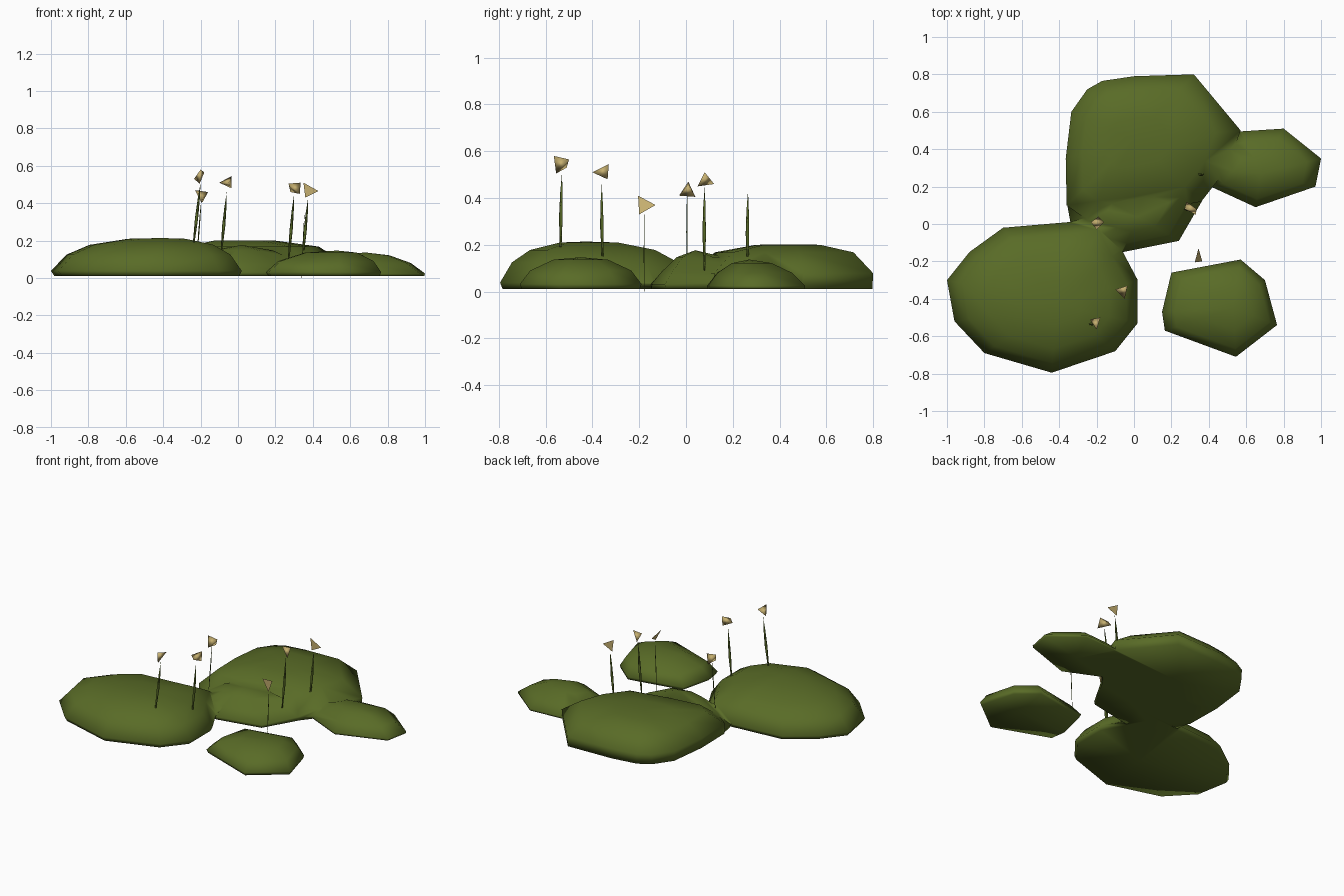
import bpy, bmesh, math
from mathutils import Vector

cube = bpy.data.objects.get("Cube")
if cube:
    bpy.data.objects.remove(cube)


def make_material(name, rgb):
    mat = bpy.data.materials.new(name)
    mat.use_nodes = True
    mat.diffuse_color = (*rgb, 1)
    mat.node_tree.nodes["Principled BSDF"].inputs["Base Color"].default_value = (*rgb, 1)
    return mat


moss = make_material("moss green", (0.1, 0.148, 0.02))
tan = make_material("seed tan", (0.56, 0.43, 0.16))
FLOOR = 0.012


def finish(name, bm, mat):
    bmesh.ops.recalc_face_normals(bm, faces=bm.faces)
    for face in bm.faces:
        face.smooth = True
    mesh = bpy.data.meshes.new(name)
    bm.to_mesh(mesh)
    bm.free()
    mesh.materials.append(mat)
    obj = bpy.data.objects.new(name, mesh)
    bpy.context.collection.objects.link(obj)
    return obj


def bridge(bm, low, high):
    for i in range(len(low)):
        j = (i + 1) % len(low)
        bm.faces.new((low[i], low[j], high[j], high[i]))


def fan(bm, ring, tip):
    vert = bm.verts.new(tip)
    for i in range(len(ring)):
        bm.faces.new((ring[i], ring[(i + 1) % len(ring)], vert))


def clump(name, outline, peak, height, profile):
    """Closed mound: the outline shrinks towards the peak, ring by ring."""
    bm = bmesh.new()
    centre = Vector(peak)
    rings = []
    for scale, level in profile:
        points = [centre.lerp(Vector(p), scale) for p in outline]
        rings.append([bm.verts.new((p.x, p.y, FLOOR + height * level)) for p in points])
    for low, high in zip(rings, rings[1:]):
        bridge(bm, low, high)
    fan(bm, rings[-1], (*peak, FLOOR + height))
    fan(bm, rings[0], (*peak, FLOOR))
    return finish(name, bm, moss)


def merge(target, others):
    """Union the other mounds into the target and drop them."""
    for other in others:
        mod = target.modifiers.new("union", 'BOOLEAN')
        mod.operation = 'UNION'
        mod.solver = 'EXACT'
        mod.object = other
    graph = bpy.context.evaluated_depsgraph_get()
    mesh = bpy.data.meshes.new_from_object(target.evaluated_get(graph))
    target.modifiers.clear()
    target.data = mesh
    for other in others:
        bpy.data.objects.remove(other)


# Moss mounds
round_profile = [(0.97, 0), (1, 0.13), (0.86, 0.56), (0.65, 0.82), (0.3, 0.98)]
broad_profile = [(0.99, 0), (1, 0.35), (0.76, 0.82), (0.35, 0.99)]
cone_profile = [(0.98, 0), (1, 0.12), (0.75, 0.45), (0.42, 0.82)]
low_profile = [(0.97, 0), (1, 0.15), (0.83, 0.58), (0.45, 0.92)]

front_mound = clump(
    "front_moss_mound",
    [(-1, -0.3), (-0.96, -0.52), (-0.8, -0.69), (-0.44, -0.795), (-0.1, -0.68),
     (0.02, -0.53), (0.02, -0.3), (-0.07, -0.13), (-0.15, 0.03), (-0.35, 0.01),
     (-0.7, -0.02), (-0.88, -0.15)],
    (-0.41, -0.43), 0.202, round_profile)
back_mound = clump(
    "back_moss_mound",
    [(-0.36, 0.1), (-0.365, 0.35), (-0.335, 0.6), (-0.25, 0.72), (-0.17, 0.765),
     (0, 0.79), (0.32, 0.8), (0.57, 0.5), (0.5, 0.3), (0.36, 0.12), (0, 0.05),
     (-0.25, 0.02)],
    (0, 0.45), 0.19, broad_profile)
neck_lobe = clump(
    "neck_moss_lobe",
    [(-0.36, 0.12), (-0.25, 0.3), (0.1, 0.33), (0.42, 0.22), (0.24, -0.09),
     (-0.06, -0.15), (-0.25, -0.1), (-0.34, 0.01)],
    (0.02, 0.04), 0.165, cone_profile)
side_lobe = clump(
    "side_moss_lobe",
    [(0.3, 0.3), (0.42, 0.47), (0.57, 0.495), (0.8, 0.51), (1, 0.35),
     (0.97, 0.2), (0.65, 0.09), (0.41, 0.2)],
    (0.68, 0.27), 0.125, [(0.99, 0), (1, 0.1), (0.76, 0.55), (0.4, 0.88)])
merge(front_mound, [back_mound, neck_lobe, side_lobe])
front_mound.name = "large_moss_mounds"

clump("small_moss_mound",
      [(0.15, -0.47), (0.2, -0.26), (0.57, -0.19), (0.7, -0.3), (0.765, -0.54),
       (0.545, -0.71), (0.165, -0.57)],
      (0.53, -0.45), 0.135, low_profile)


def stem(name, base, tip, width):
    """Three-sided spindle, widest below the middle."""
    bm = bmesh.new()
    base, tip = Vector(base), Vector(tip)
    rings = []
    for t, size in ((0, 0.4), (0.45, 1), (0.75, 0.65)):
        c = base.lerp(tip, t)
        angles = [math.tau * k / 3 + 0.5 for k in range(3)]
        rings.append([bm.verts.new((c.x + math.cos(a) * width * size,
                                    c.y + math.sin(a) * width * size, c.z)) for a in angles])
    for low, high in zip(rings, rings[1:]):
        bridge(bm, low, high)
    fan(bm, rings[-1], tip)
    finish(name, bm, moss)


def seed_head(name, corners):
    """Single triangle, or a tetrahedron when there are four corners."""
    bm = bmesh.new()
    verts = [bm.verts.new(c) for c in corners]
    if len(verts) == 3:
        bm.faces.new(verts)
    else:
        for skipped in verts:
            bm.faces.new([v for v in verts if v != skipped])
    finish(name, bm, tan)


# Stalks: base, tip, half width, corners of the head
stalks = [
    ((-0.22, 0.005, 0.11), (-0.195, 0.005, 0.43), 0.004,
     [(-0.23, 0.01, 0.47), (-0.16, 0.01, 0.46), (-0.2, -0.03, 0.41), (-0.19, 0.04, 0.405)]),
    ((-0.09, -0.355, 0.13), (-0.06, -0.36, 0.46), 0.01,
     [(-0.035, -0.33, 0.545), (-0.035, -0.335, 0.48), (-0.1, -0.35, 0.51), (-0.05, -0.4, 0.51)]),
    ((-0.24, -0.535, 0.16), (-0.2, -0.53, 0.51), 0.01,
     [(-0.2, -0.565, 0.58), (-0.235, -0.51, 0.53), (-0.18, -0.5, 0.565), (-0.205, -0.555, 0.505)]),
    ((0.27, 0.08, 0.09), (0.3, 0.08, 0.45), 0.01,
     [(0.27, 0.08, 0.505), (0.335, 0.08, 0.51), (0.33, 0.05, 0.45), (0.28, 0.12, 0.46)]),
    ((0.345, 0.265, 0.1), (0.375, 0.265, 0.43), 0.01,
     [(0.35, 0.265, 0.51), (0.43, 0.265, 0.465), (0.36, 0.265, 0.43)]),
    ((0.34, -0.178, 0), (0.355, -0.178, 0.35), 0.003,
     [(0.325, -0.205, 0.41), (0.345, -0.13, 0.37), (0.365, -0.2, 0.33)]),
]
for n, (base, tip, width, corners) in enumerate(stalks, 1):
    stem(f"stalk_{n}", base, tip, width)
    seed_head(f"seed_head_{n}", corners)
